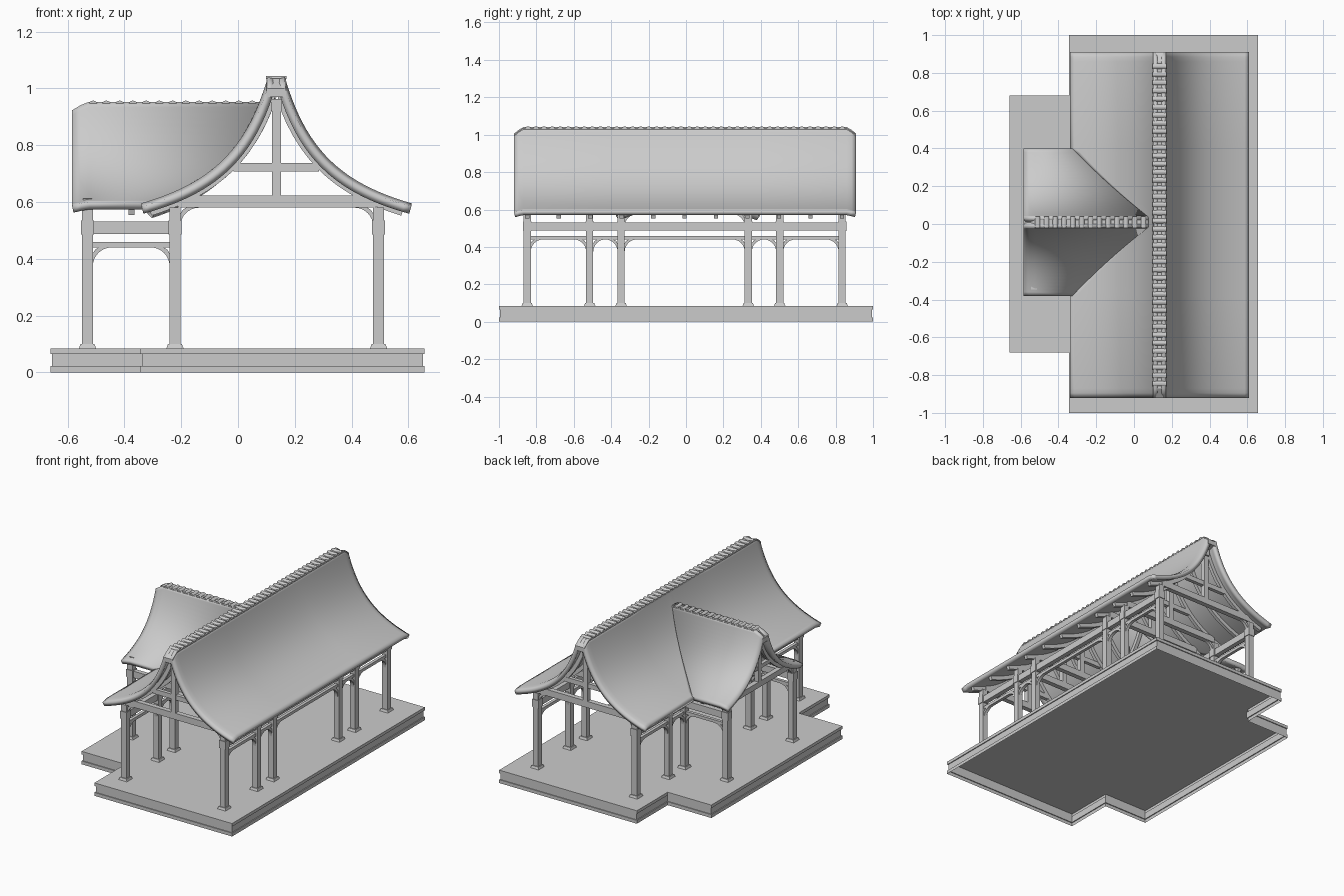
import bpy, bmesh, math

if "Cube" in bpy.data.objects:
    bpy.data.objects.remove(bpy.data.objects["Cube"])

CX, CY, WY = 0.135, -0.007, 0.01        # main ridge x, frame centre y, wing ridge y
ROWS = [CY + s * o for s in (-1, 1) for o in (0.34, 0.508, 0.842)]
ROWS.sort()
XL, XR, XW = -0.222, 0.495, -0.53       # post lines
PW = 0.019                              # half post width


def obj(name, bm, smooth=False, recalc=True):
    if recalc:
        bmesh.ops.recalc_face_normals(bm, faces=bm.faces)
    me = bpy.data.meshes.new(name)
    bm.to_mesh(me)
    bm.free()
    ob = bpy.data.objects.new(name, me)
    bpy.context.collection.objects.link(ob)
    if smooth:
        bpy.ops.object.select_all(action='DESELECT')
        ob.select_set(True)
        bpy.context.view_layer.objects.active = ob
        bpy.ops.object.shade_smooth_by_angle(angle=math.radians(30))
    return ob


def prism(name, pts, axis, a0, a1, smooth=False):
    put = {'x': lambda p, a: (a, p[0], p[1]), 'y': lambda p, a: (p[0], a, p[1])}[axis]
    bm = bmesh.new()
    lo = [bm.verts.new(put(p, a0)) for p in pts]
    hi = [bm.verts.new(put(p, a1)) for p in pts]
    bm.faces.new(lo)
    bm.faces.new(hi)
    for i in range(len(pts)):
        j = (i + 1) % len(pts)
        bm.faces.new((lo[i], lo[j], hi[j], hi[i]))
    return obj(name, bm, smooth)


def box(name, x0, x1, y0, y1, z0, z1):
    return prism(name, [(x0, z0), (x1, z0), (x1, z1), (x0, z1)], 'y', y0, y1)


# roof curves: height against distance from the ridge
def main_z(d):
    return 0.416 + 0.1123 / (d + 0.15)


def main_d(z):
    return 0.1123 / (z - 0.416) - 0.15


def wing_z(d):
    return 0.6 + 0.82 * (main_z(d * 0.475 / 0.39) - 0.596)


def wing_end(d):
    return CX - min(main_d(wing_z(d)), 0.475)


def main_cut(y):
    w = abs(y - WY)
    return 0.475 if w > 0.39 else min(0.475, main_d(wing_z(max(w, 0.028))))


def steps(a, b, n):
    return [a + (b - a) * i / n for i in range(n + 1)]


def under(f, d, t):
    m = (f(d + 1e-4) - f(d - 1e-4)) / 2e-4
    k = math.hypot(m, 1)
    return max(d + t * m / k, 0.0), f(d) - t / k


def drop(z):
    return 0.012 + 0.023 * (z - 0.6) / 0.44


def slope(name, rows):
    bm = bmesh.new()
    g = [[bm.verts.new(p) for p in r] for r in rows]
    for a, b in zip(g, g[1:]):
        for i in range(len(a) - 1):
            bm.faces.new((a[i], a[i + 1], b[i + 1], b[i]))
    bm.normal_update()
    if sum(f.normal.z for f in bm.faces) < 0:
        bmesh.ops.reverse_faces(bm, faces=bm.faces)
    ob = obj(name, bm, True, False)
    m = ob.modifiers.new("thickness", 'SOLIDIFY')
    m.thickness, m.offset = 0.027, -1


# stepped platform, open underneath
bm = bmesh.new()
prev = None
for i, z in ((0, 0), (0, .022), (.006, .022), (.006, .065), (0, .065), (0, .085)):
    xa, xb, xc, ya, yb = -.66 + i, -.343 + i, .657 - i, .68 - i, 1 - i
    ring = [bm.verts.new((x, y, z)) for x, y in (
        (xa, -ya), (xb, -ya), (xb, -yb), (xc, -yb), (xc, yb), (xb, yb), (xb, ya), (xa, ya))]
    if prev:
        for k in range(8):
            j = (k + 1) % 8
            bm.faces.new((prev[k], prev[j], ring[j], ring[k]))
    prev = ring
bm.faces.new(prev)
obj("platform", bm, recalc=False)

# main roof slopes; the left one is opened where the wing joins
for s, name in ((1, "main_roof_right"), (-1, "main_roof_left")):
    ys = [-0.92, -0.895, -0.87] + steps(-0.381, 0.401, 32) + [0.86, 0.885, 0.91]
    rows = []
    for y in ys:
        dm = 0.475 if s > 0 else main_cut(y)
        e = max(0, -0.87 - y, y - 0.86) / 0.05
        rows.append([(CX + s * d, y, main_z(d) - e ** 1.3 * drop(main_z(d)))
                     for d in (0.03 + (dm - 0.03) * (i / 24) ** 1.3 for i in range(25))])
    slope(name, rows)

# wing roof slopes, trimmed to the main roof
for s, name in ((1, "wing_roof_back"), (-1, "wing_roof_front")):
    rows = []
    for d in (0.028 + 0.362 * (i / 24) ** 1.3 for i in range(25)):
        z = wing_z(d)
        rows.append([(x, WY + s * d, z - e * drop(z)) for x, e in
                     ((-.585, 1), (-.555, .4), (-.525, 0), (wing_end(d), 0))])
    slope(name, rows)

# ridge caps with rounded tiles
prism("main_ridge_cap", [(-.92, .97), (-.92, 1.0), (-.87, 1.034), (.86, 1.034), (.91, 1.0), (.91, .97)],
      'x', CX - .034, CX + .034)
prism("wing_ridge_cap", [(-.585, .88), (-.585, .912), (-.525, .947), (.075, .947), (.085, .88)],
      'y', WY - .03, WY + .03)


def tile(u, z):
    return [(u + .014 * math.cos(a), z + .011 * math.sin(a)) for a in steps(0, math.pi, 6)]


for y in steps(-.845, .835, 39):
    prism("main_ridge_tile", tile(y, 1.033), 'x', CX - .036, CX + .036)
for x in steps(-.51, .05, 12):
    prism("wing_ridge_tile", tile(x, .946), 'y', WY - .031, WY + .031)


# curved rafters
def rafter(name, f, dmax, c, s, axis, a, w=.011):
    if dmax < .1:
        return
    ds = steps(.035, dmax, 18)
    pts = [under(f, d, .024) for d in ds] + [under(f, d, .052) for d in reversed(ds)]
    prism(name, [(c + s * d, z) for d, z in pts], axis, a - w, a + w, True)


for y in steps(CY - .842, CY + .842, 10):
    for s in (1, -1):
        rafter("main_rafter", main_z, .455 if s > 0 else min(.455, main_cut(y)), CX, s, 'y', y)
for x in (-.53, -.375, -.22, -.065):
    dm = max([d for d in steps(.03, .375, 60) if wing_end(d) >= x] + [.03])
    dm = .375 if x < -.34 else dm
    for s in (1, -1):
        rafter("wing_rafter", wing_z, dm, WY, s, 'x', x)

# valley rafters where the roofs meet
for s in (1, -1):
    cu = bpy.data.curves.new("valley_rafter", 'CURVE')
    cu.dimensions, cu.bevel_depth, cu.bevel_resolution = '3D', .018, 0
    ds = steps(.035, .37, 16)
    sp = cu.splines.new('POLY')
    sp.points.add(len(ds) - 1)
    for p, d in zip(sp.points, ds):
        p.co = (wing_end(d), WY + s * d, wing_z(d) - .045, 1)
    ob = bpy.data.objects.new("valley_rafter", cu)
    bpy.context.collection.objects.link(ob)
    bpy.ops.object.select_all(action='DESELECT')
    ob.select_set(True)
    bpy.context.view_layer.objects.active = ob
    bpy.ops.object.convert(target='MESH')


# posts with tapered footings and caps
def post(x, y):
    box("post", x - PW, x + PW, y - PW, y + PW, .085, .58)
    box("post_cap", x - .023, x + .023, y - .023, y + .023, .485, .535)
    ob = box("post_footing", x - .03, x + .03, y - .03, y + .03, .085, .1)
    for v in ob.data.vertices:
        if v.co.z > .09:
            v.co.x, v.co.y = x + (v.co.x - x) * .82, y + (v.co.y - y) * .82


for y in ROWS:
    post(XL, y)
    post(XR, y)
for y in (ROWS[2], ROWS[3]):
    post(XW, y)


# arched brace between a post face and the beam above it
def brace(p, s, ztop, axis, a, r=.066):
    arc = steps(0, math.pi / 2, 8)
    pts = []
    for rho, seq in ((r, arc), (r + .016, arc[::-1])):
        for t in seq:
            pts.append((p + s * max(0, r - rho * math.cos(t)), min(ztop, ztop - r + rho * math.sin(t))))
    prism("brace", pts, axis, a - .01, a + .01, True)


def bay(axis, a, u0, u1, rail=True):
    bx = (lambda n, w, z0, z1: box(n, a - w, a + w, u0, u1, z0, z1)) if axis == 'x' else \
         (lambda n, w, z0, z1: box(n, u0, u1, a - w, a + w, z0, z1))
    bx("plate_beam", .015, .487, .531)
    if rail:
        bx("rail", .01, .44, .459)
        brace(u0 + PW, 1, .44, axis, a)
        brace(u1 - PW, -1, .44, axis, a)


for x in (XL, XR):
    for i in range(5):
        bay('x', x, ROWS[i], ROWS[i + 1], not (x == XL and i == 2))
for y in (ROWS[2], ROWS[3]):
    bay('y', y, XW, XL)

# main trusses: tie, collar, king post
for y in ROWS:
    box("tie_beam", XL + .01, XR - .01, y - .016, y + .016, .58, .622)
    box("collar_beam", CX - .15, CX + .15, y - .012, y + .012, .707, .738)
    box("king_post", CX - .016, CX + .016, y - .016, y + .016, .622, .93)
    brace(XL + PW, 1, .58, 'y', y)
    brace(XR - PW, -1, .58, 'y', y)
box("ridge_beam", CX - .018, CX + .018, -.87, .86, .92, .962)

# wing gable truss
box("wing_tie_beam", XW - .016, XW + .016, ROWS[2], ROWS[3], .575, .612)
box("wing_collar_beam", XW - .012, XW + .012, WY - .12, WY + .12, .69, .715)
box("wing_king_post", XW - .016, XW + .016, WY - .016, WY + .016, .612, .86)
box("wing_ridge_beam", -.55, .06, WY - .016, WY + .016, .85, .885)
brace(ROWS[2] + PW, 1, .575, 'x', XW)
brace(ROWS[3] - PW, -1, .575, 'x', XW)
